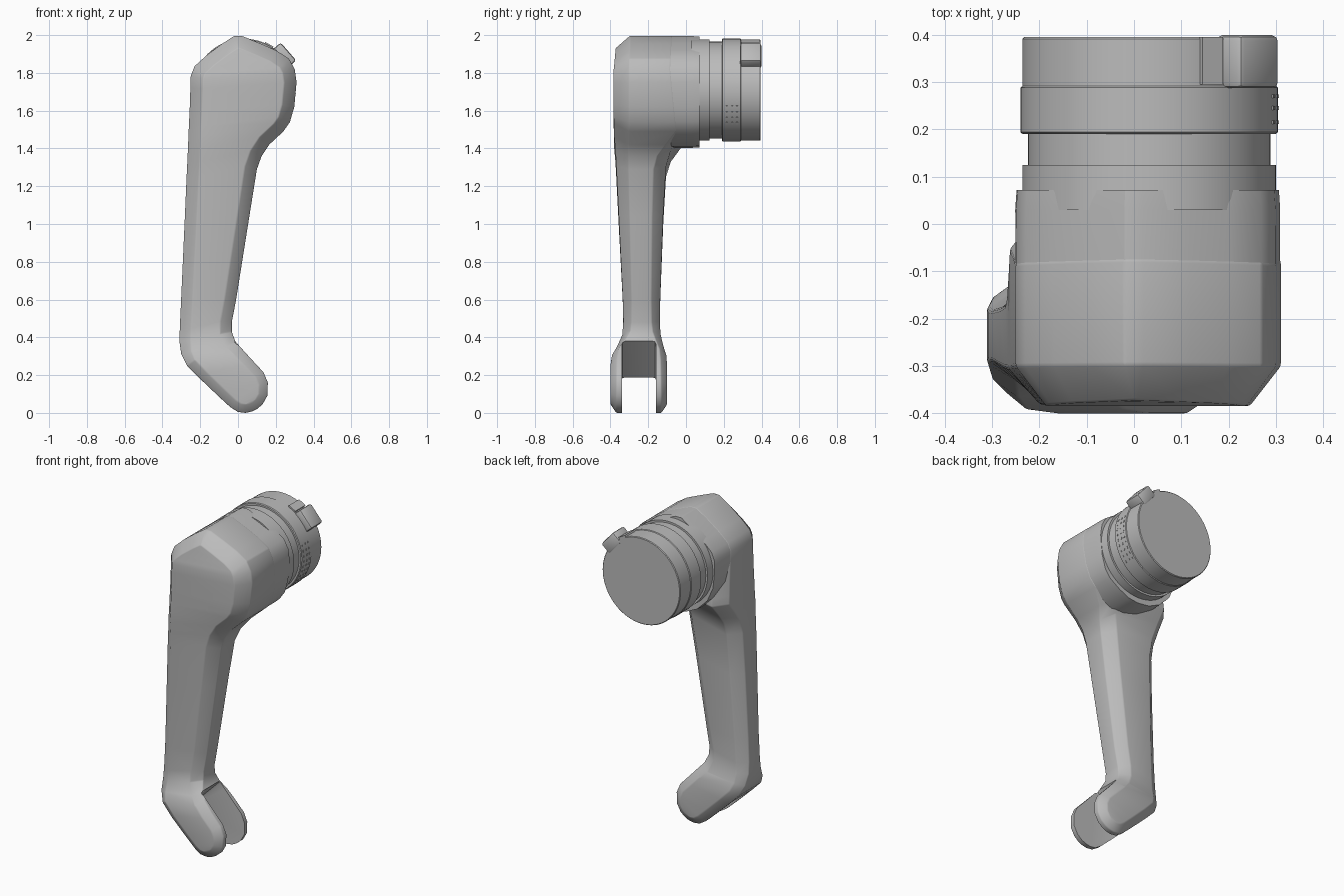
import bpy, bmesh, math
from mathutils import Vector, Matrix

if "Cube" in bpy.data.objects:
    bpy.data.objects.remove(bpy.data.objects["Cube"])

grey = bpy.data.materials.new("satin_grey")
grey.diffuse_color = (0.5, 0.5, 0.5, 1)
grey.use_nodes = True
grey.node_tree.nodes["Principled BSDF"].inputs["Base Color"].default_value = grey.diffuse_color
CX, CZ = 0.032, 1.709          # axis of the round mount


def make(name, bm, bevel=0, segments=2, cutter=None, angle=30):
    """Turn a bmesh into a finished, shaded object."""
    bmesh.ops.recalc_face_normals(bm, faces=bm.faces)
    me = bpy.data.meshes.new(name)
    bm.to_mesh(me)
    bm.free()
    me.materials.append(grey)
    ob = bpy.data.objects.new(name, me)
    bpy.context.collection.objects.link(ob)
    bpy.ops.object.select_all(action='DESELECT')
    ob.select_set(True)
    bpy.context.view_layer.objects.active = ob
    if bevel:
        m = ob.modifiers.new("soft_edges", 'BEVEL')
        m.width, m.segments, m.limit_method = bevel, segments, 'ANGLE'
        m.angle_limit = math.radians(28)
        bpy.ops.object.modifier_apply(modifier=m.name)
    if cutter:
        m = ob.modifiers.new("slot", 'BOOLEAN')
        m.operation, m.solver, m.object = 'DIFFERENCE', 'EXACT', cutter
        bpy.ops.object.modifier_apply(modifier=m.name)
        bpy.data.objects.remove(cutter)
    bpy.ops.object.shade_smooth_by_angle(angle=math.radians(angle))
    return ob


def box(size, centre, turn):
    """Box turned about the y axis."""
    bm = bmesh.new()
    mat = (Matrix.Translation(centre) @ Matrix.Rotation(turn, 4, 'Y')
           @ Matrix.Diagonal((*size, 1)))
    bmesh.ops.create_cube(bm, size=1, matrix=mat)
    return bm


def bridge(bm, a, b):
    n = len(a)
    for i in range(n):
        bm.faces.new((a[i], a[(i + 1) % n], b[(i + 1) % n], b[i]))


def lerp_keys(keys, z):
    """Interpolate rows of (z, values...) sorted from high z to low z."""
    if z >= keys[0][0]:
        return keys[0][1:]
    for a, b in zip(keys, keys[1:]):
        if z >= b[0]:
            t = (a[0] - z) / (a[0] - b[0])
            return [p + (q - p) * t for p, q in zip(a[1:], b[1:])]
    return keys[-1][1:]


# Arm outline from top to toe: left x, left z, right x, right z
PAIRS = [(-.02, 1.996, .02, 1.996), (-.09, 1.95, .12, 1.955), (-.17, 1.89, .20, 1.92),
         (-.23, 1.835, .27, 1.875), (-.25, 1.785, .30, 1.82), (-.252, 1.72, .31, 1.75),
         (-.256, 1.60, .298, 1.62), (-.26, 1.52, .275, 1.54), (-.262, 1.47, .24, 1.49),
         (-.265, 1.40, .165, 1.42), (-.268, 1.33, .125, 1.36), (-.272, 1.25, .10, 1.29),
         (-.283, 1.0, .06, 1.04), (-.301, .6, -.01, .60), (-.308, .45, -.033, .48),
         (-.31, .38, -.033, .43), (-.30, .31, -.015, .38), (-.27, .25, .02, .34),
         (-.20, .18, .07, .285), (-.10, .085, .135, .215), (-.04, .03, .158, .16),
         (0, .005, .155, .09), (.04, 0, .13, .045), (.075, .008, .10, .02)]
# Height, front y, back y, chamfer depth, chamfer inset
DEPTH = [(2.0, -.372, 0, .075, .065), (1.8, -.385, 0, .085, .065),
         (1.46, -.382, .03, .08, .065), (1.41, -.38, -.03, .075, .065),
         (1.34, -.373, -.085, .07, .065), (1.25, -.368, -.112, .065, .065),
         (.5, -.33, -.14, .045, .06), (.4, -.335, -.135, .04, .06),
         (.28, -.40, -.10, .035, .05), (0, -.40, -.10, .03, .045)]

outline = [Vector(p[:2]) for p in PAIRS] + [Vector(p[2:]) for p in reversed(PAIRS)]
rows = [lerp_keys(DEPTH, (p[1] + p[3]) / 2) for p in PAIRS]
rows += rows[::-1]
N, M = len(outline), len(PAIRS)


def inset(i, d):
    a, p, b = outline[i - 1], outline[i], outline[(i + 1) % N]
    n1, n2 = [Vector((-e.y, e.x)).normalized() for e in (p - a, b - p)]
    n = (n1 + n2).normalized()
    return p + n * d / max(n.dot(n1), .5)


bm = bmesh.new()
rings = [[], [], [], []]
for i, (yf, yb, d, ins) in enumerate(rows):
    p, q = outline[i], inset(i, ins)
    for ring, pt, y in zip(rings, (q, p, p, q), (yf, yf + d, yb - d, yb)):
        ring.append(bm.verts.new((pt.x, y, pt.y)))
for a, b in zip(rings, rings[1:]):
    bridge(bm, a, b)
for r in (rings[0], rings[3]):
    for i in range(M - 1):
        bm.faces.new((r[i], r[i + 1], r[N - 2 - i], r[N - 1 - i]))

# Fork slot cut through the toe
slot = make("slot_cutter", box((.6, .18, .6), (.1, -.25, .07), math.radians(45)),
            bevel=.015)
slot.hide_render = True
make("lever_arm", bm, bevel=.012, cutter=slot)

# Head housing: same top outline as the arm, rounded underneath
top = [p[:2] for p in PAIRS[:6]]
right = [p[2:] for p in PAIRS[:9]]
under = [(.17, 1.443), (.10, 1.41), (.03, 1.402), (-.05, 1.412), (-.13, 1.45),
         (-.20, 1.52), (-.24, 1.61)]
profile = right + under + top[::-1]
bm = bmesh.new()
loops = []
for y, s in ((-.28, .992), (.03, .996), (.072, .986)):
    loops.append([bm.verts.new((CX + (x - CX) * s, y, CZ + (z - CZ) * s))
                  for x, z in profile])
for a, b in zip(loops, loops[1:]):
    bridge(bm, a, b)
bm.faces.new(loops[0])
bm.faces.new(loops[-1])
make("head_housing", bm)


# Round mount parts, each turned from (radius, y) steps
def turned(name, steps, sides=72):
    bm = bmesh.new()
    loops = [[bm.verts.new((CX + r * math.cos(k * math.tau / sides), y,
                            CZ + r * math.sin(k * math.tau / sides)))
              for k in range(sides)] for r, y in steps]
    for a, b in zip(loops, loops[1:]):
        bridge(bm, a, b)
    bm.faces.new(loops[0])
    bm.faces.new(loops[-1])
    make(name, bm)


turned("collar", [(.268, .03), (.268, .125)])
turned("groove_ring", [(.256, .10), (.256, .20)])
turned("end_ring", [(.267, .19), (.272, .194), (.272, .288), (.268, .292),
                    (.268, .391), (.264, .395)])


# Clip on the end ring
def on_ring(angle, radius, y):
    a = math.radians(angle)
    return (CX + radius * math.cos(a), y, CZ + radius * math.sin(a))


make("clip_block", box((.075, .112, .125), on_ring(41, .274, .343), -math.radians(41)),
     bevel=.012)
make("clip_strip", box((.03, .1, .05), on_ring(61, .262, .345), -math.radians(61)))

# Small raised ticks around the right side of the end ring
bm = bmesh.new()
for y in (.215, .245, .27):
    for k in range(9):
        a = -40 + 7 * k
        mat = (Matrix.Translation(on_ring(a, .272, y))
               @ Matrix.Rotation(-math.radians(a), 4, 'Y')
               @ Matrix.Diagonal((.005, .008, .012, 1)))
        bmesh.ops.create_cube(bm, size=1, matrix=mat)
make("ring_ticks", bm)
